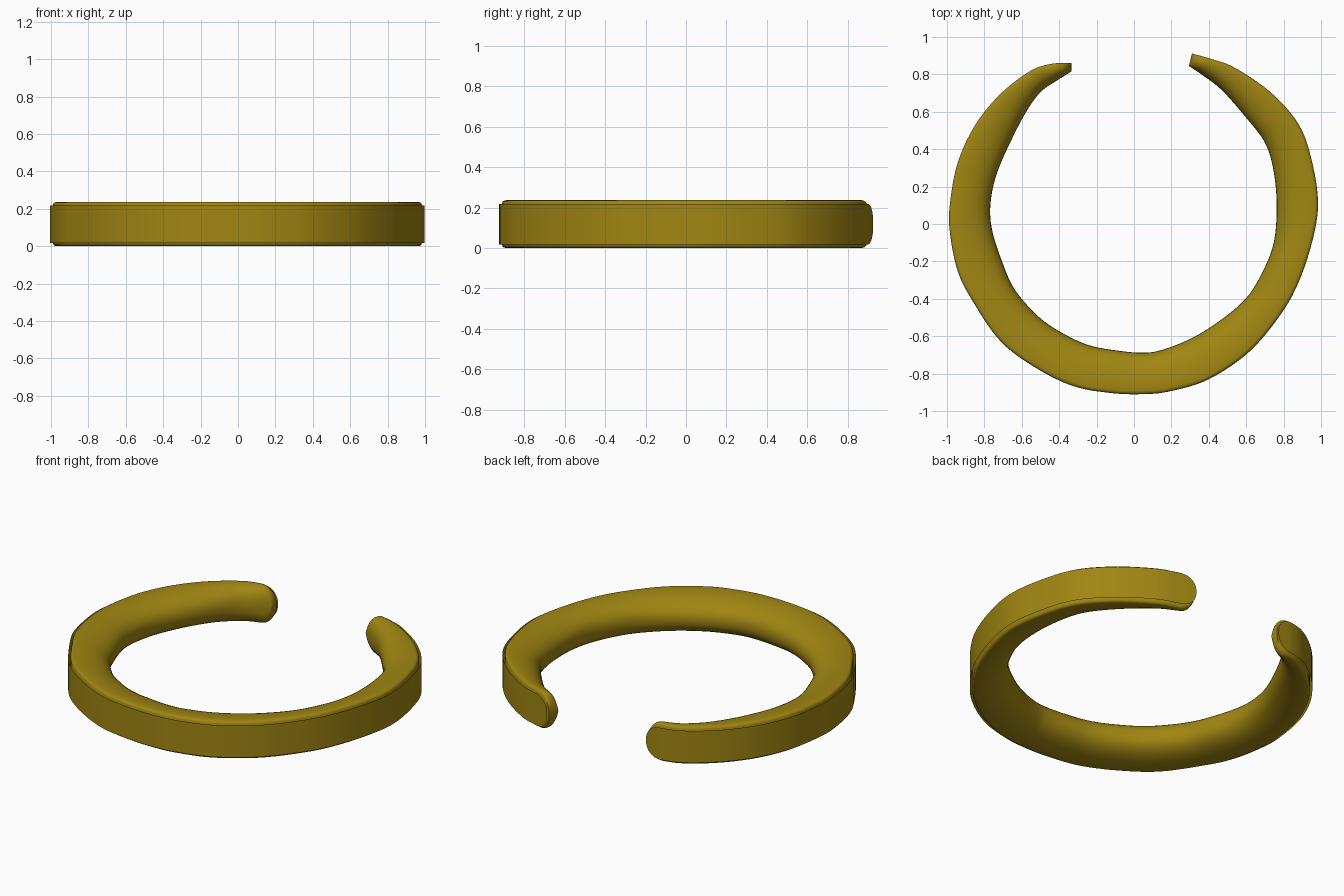
import bpy, bmesh, math
from mathutils import Vector

if "Cube" in bpy.data.objects:
    bpy.data.objects.remove(bpy.data.objects["Cube"])

HALF = 0.118          # half height of the cuff
ROUND = 0.10          # length over which the tips round off
GAP = 0.014           # outer band stands this far off the body

# Stations along the open ring: outer x, y, inner x, y
STATIONS = [
    (-0.335, 0.862, -0.335, 0.815), (-0.45, 0.855, -0.415, 0.765),
    (-0.56, 0.815, -0.495, 0.71), (-0.72, 0.69, -0.57, 0.61),
    (-0.855, 0.52, -0.655, 0.45), (-0.945, 0.32, -0.735, 0.265),
    (-0.985, 0.10, -0.768, 0.10), (-0.985, -0.04, -0.757, -0.04),
    (-0.945, -0.245, -0.70, -0.215), (-0.87, -0.40, -0.635, -0.355),
    (-0.72, -0.62, -0.505, -0.50), (-0.54, -0.76, -0.37, -0.59),
    (-0.33, -0.865, -0.235, -0.65), (-0.13, -0.903, -0.08, -0.678),
    (0.04, -0.91, 0.04, -0.688), (0.19, -0.895, 0.135, -0.677),
    (0.40, -0.83, 0.295, -0.617), (0.62, -0.68, 0.455, -0.52),
    (0.79, -0.475, 0.605, -0.39), (0.885, -0.30, 0.70, -0.23),
    (0.955, -0.085, 0.75, -0.085), (0.984, 0.105, 0.763, 0.105),
    (0.955, 0.32, 0.745, 0.29), (0.885, 0.525, 0.70, 0.435),
    (0.735, 0.70, 0.59, 0.58), (0.54, 0.835, 0.465, 0.72),
    (0.42, 0.88, 0.36, 0.80), (0.31, 0.912, 0.293, 0.845),
]
PTS = [Vector(s) for s in STATIONS]


def spline(u):
    """Catmull-Rom through the stations (Vector of 4)."""
    i = min(int(u), len(PTS) - 2)
    f = u - i
    b, c = PTS[i], PTS[i + 1]
    a = PTS[i - 1] if i > 0 else b * 2 - c
    d = PTS[i + 2] if i + 2 < len(PTS) else c * 2 - b
    return 0.5 * (2 * b + (c - a) * f + (2 * a - 5 * b + 4 * c - d) * f * f
                  + (3 * b - a - 3 * c + d) * f ** 3)


# Arc length lookup along the outer edge
dense = [spline((len(PTS) - 1) * k / 3000) for k in range(3001)]
arc = [0.0]
for p, q in zip(dense, dense[1:]):
    arc.append(arc[-1] + math.hypot(q[0] - p[0], q[1] - p[1]))
TOTAL = arc[-1]

ends = [ROUND * (1 - math.cos(math.pi / 2 * k / 12)) for k in range(1, 12)]
mid = [ROUND + (TOTAL - 2 * ROUND) * k / 130 for k in range(131)]
lengths = [0.0004] + ends + mid + [TOTAL - e for e in reversed(ends)] + [TOTAL - 0.0004]

# Rings: outer point, inner point, outward normal, height factor
rings = []
k = 0
for s in lengths:
    while k < 2999 and arc[k + 1] < s:
        k += 1
    f = (s - arc[k]) / (arc[k + 1] - arc[k])
    p = dense[k].lerp(dense[k + 1], f)
    t = dense[min(k + 8, 3000)] - dense[max(k - 8, 0)]
    n = Vector((-t[1], t[0])).normalized()
    o, i = Vector((p[0], p[1])), Vector((p[2], p[3]))
    if n.dot(o - i) < 0:
        n = -n
    e = min(s, TOTAL - s, ROUND) / ROUND
    rings.append((o, i, n, (1 - (1 - e) ** 2.2) ** (1 / 2.2)))


def body_section(o, i, n, h):
    """D-shaped section: flat outer wall, soft corners, rounded inside."""
    w = (o - i).length
    d = (i - o) / w
    c = min(0.02, 0.3 * w)
    prof = [(0, 0.86), (0.2 * c, 0.94), (0.5 * c, 0.98)]
    for j in range(21):
        a = math.pi / 2 - math.pi * j / 20
        z = math.copysign(abs(math.sin(a)) ** 0.88, math.sin(a))
        prof.append((c + (w - c) * max(math.cos(a), 0) ** 0.88, z))
    prof += [(0.5 * c, -0.98), (0.2 * c, -0.94), (0, -0.86)]
    return [(*(o + d * x), HALF + HALF * h * z) for x, z in prof]


def band_section(o, i, n, h):
    """Upright strip just outside the body."""
    q = o + n * GAP
    return [(q.x, q.y, HALF + 0.1 * h * z) for z in (1, 0.33, -0.33, -1)]


gold = bpy.data.materials.new("dark gold")
gold.diffuse_color = (0.352, 0.238, 0.006, 1)
gold.use_nodes = True
gold.node_tree.nodes["Principled BSDF"].inputs["Base Color"].default_value = gold.diffuse_color


def loft(name, section, closed):
    bm = bmesh.new()
    rows = [[bm.verts.new(v) for v in section(*r)] for r in rings]
    m = len(rows[0])
    for a, b in zip(rows, rows[1:]):
        for j in range(m if closed else m - 1):
            l = (j + 1) % m
            bm.faces.new((a[j], a[l], b[l], b[j]))
    if closed:
        bm.faces.new(rows[0])
        bm.faces.new(rows[-1])
        bmesh.ops.recalc_face_normals(bm, faces=bm.faces)
    else:
        # make the strip face away from the centre
        bm.normal_update()
        for f in bm.faces:
            c = f.calc_center_median()
            if f.normal.x * c.x + f.normal.y * c.y < 0:
                f.normal_flip()
    me = bpy.data.meshes.new(name)
    bm.to_mesh(me)
    bm.free()
    me.materials.append(gold)
    ob = bpy.data.objects.new(name, me)
    bpy.context.collection.objects.link(ob)
    bpy.ops.object.select_all(action='DESELECT')
    ob.select_set(True)
    bpy.context.view_layer.objects.active = ob
    bpy.ops.object.shade_smooth_by_angle(angle=math.radians(40))
    return ob


# Open ring body and its flat outer band
loft("cuff_body", body_section, True)
loft("outer_band", band_section, False)
